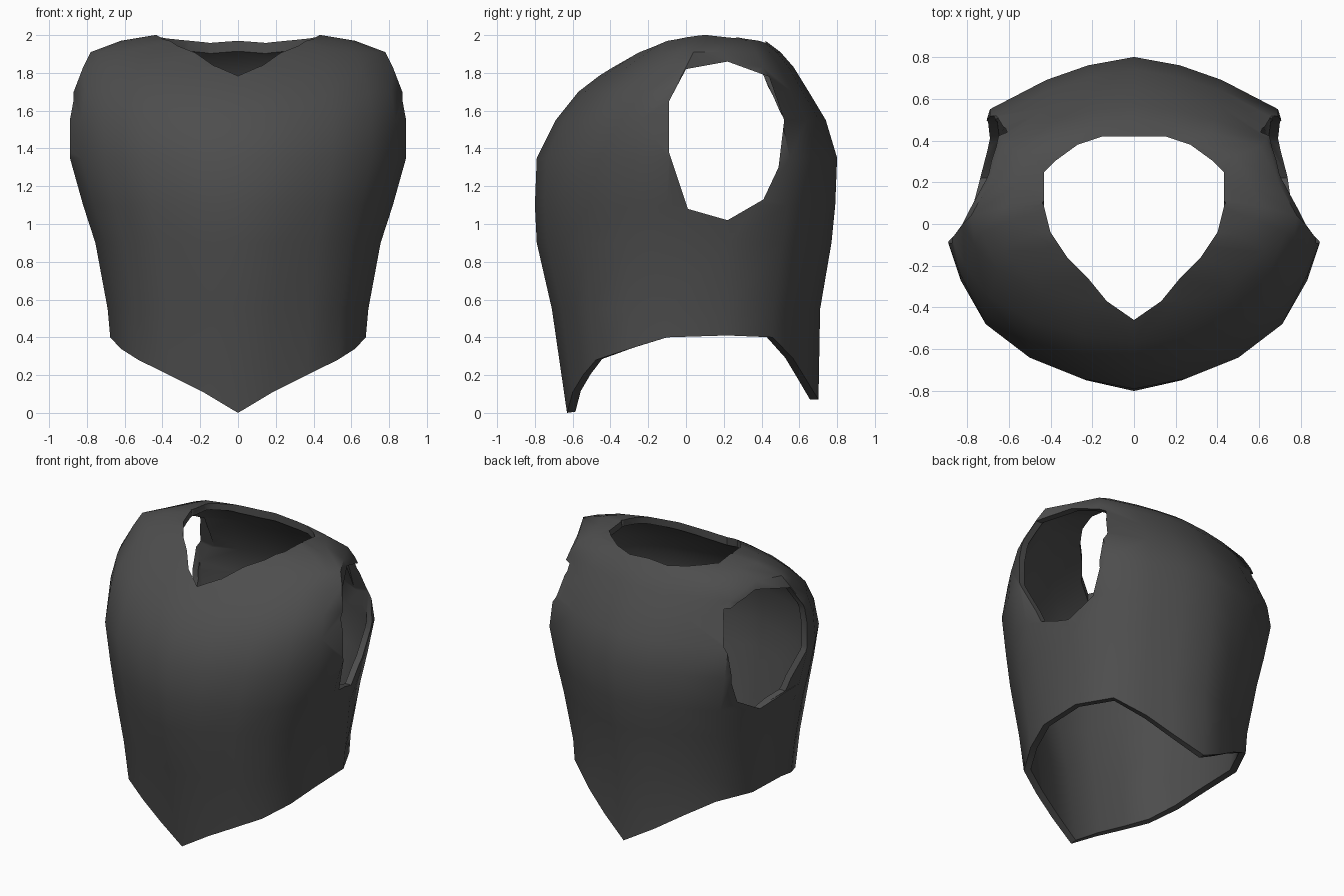
import bpy, bmesh

cube = bpy.data.objects.get("Cube")
if cube:
    bpy.data.objects.remove(cube, do_unlink=True)

mat = bpy.data.materials.new("dark_grey")
mat.use_nodes = True
grey = (0.075, 0.075, 0.075, 1)
mat.diffuse_color = grey
mat.node_tree.nodes["Principled BSDF"].inputs["Base Color"].default_value = grey

# Half outlines from front centre, around the side, to back centre
WAIST = [(0, -.69), (.19, -.64), (.37, -.57), (.53, -.49), (.62, -.3), (.67, -.1),
         (.67, .22), (.55, .46), (.37, .57), (.2, .64), (0, .71)]
CHEST = [(0, -.79), (.25, -.74), (.5, -.64), (.71, -.48), (.83, -.27), (.89, -.09),
         (.79, .22), (.69, .55), (.42, .69), (.22, .76), (0, .8)]
# Height of the pointed lower hem for each outline point
HEM = [0, .11, .2, .28, .34, .4, .41, .4, .29, .18, .07]
# Height, half width, y of widest point, front y, back y, blend from waist to chest
LEVELS = [(0, .64, -.1, -.63, .7, 0), (.55, .69, -.1, -.71, .71, 0),
          (.9, .755, -.1, -.79, .77, .4), (1.1, .82, -.1, -.8, .79, .8),
          (1.35, .89, -.09, -.79, .8, 1), (1.55, .89, -.09, -.69, .74, 1),
          (1.7, .87, -.07, -.57, .65, 1), (1.83, .82, 0, -.4, .57, 1),
          (1.91, .78, .04, -.27, .5, 1), (1.97, .62, .08, -.15, .42, 1),
          (2, .44, .1, -.02, .3, 1)]


def unit(outline, j):
    """Outline point scaled to half width 1, front -1 and back 1."""
    width, wide_y = outline[5]
    x, y = outline[j]
    end = abs(outline[0 if y < wide_y else -1][1] - wide_y)
    return x / width, (y - wide_y) / end


def place(level, j):
    z, width, wide_y, front, back, blend = level
    (ax, ay), (bx, by) = unit(WAIST, j), unit(CHEST, j)
    x, y = ax + (bx - ax) * blend, ay + (by - ay) * blend
    reach = back - wide_y if y > 0 else wide_y - front
    return x * width, wide_y + y * reach, z


def new_object(name, bm):
    bmesh.ops.recalc_face_normals(bm, faces=bm.faces)
    mesh = bpy.data.meshes.new(name)
    bm.to_mesh(mesh)
    bm.free()
    obj = bpy.data.objects.new(name, mesh)
    bpy.context.collection.objects.link(obj)
    return obj


def prism(name, points, offset):
    """Extrude a flat polygon along an offset."""
    bm = bmesh.new()
    face = bm.faces.new([bm.verts.new(p) for p in points])
    ext = bmesh.ops.extrude_face_region(bm, geom=[face])
    bmesh.ops.translate(bm, vec=offset,
                        verts=[v for v in ext["geom"] if isinstance(v, bmesh.types.BMVert)])
    obj = new_object(name, bm)
    obj.hide_render = True
    return obj


# Torso shell: one half, lofted from hem to shoulders
bm = bmesh.new()
grid = []
for i, level in enumerate(LEVELS):
    ring = []
    for j, hem in enumerate(HEM):
        if i == 0:
            t = hem / LEVELS[1][0]
            ring.append(bm.verts.new(place([a + (b - a) * t for a, b in zip(level, LEVELS[1])], j)))
        else:
            ring.append(bm.verts.new(place(level, j)))
    grid.append(ring)
for low, high in zip(grid, grid[1:]):
    for j in range(len(HEM) - 1):
        bm.faces.new((low[j], low[j + 1], high[j + 1], high[j]))
armour = new_object("torso_armour", bm)
# Make the normals point outwards
if armour.data.polygons[0].normal.y > 0:
    armour.data.flip_normals()
armour.data.materials.append(mat)

# Arm and neck openings
ARM = [(-.09, 1.65), (0, 1.82), (.22, 1.86), (.44, 1.78), (.52, 1.55), (.49, 1.3),
       (.41, 1.13), (.22, 1.02), (.01, 1.08), (-.09, 1.38)]
NECK = [(0, -.46), (.13, -.37), (.22, -.26), (.32, -.16), (.4, -.04), (.43, .08),
        (.43, .25), (.38, .3), (.27, .38), (.15, .42)]
neck_loop = NECK + [(-x, y) for x, y in reversed(NECK[1:])]
cutters = [prism("arm_cutter", [(s * .55, y, z) for y, z in ARM], (s * .6, 0, 0)) for s in (-1, 1)]
cutters.append(prism("neck_cutter", [(x, y, 1.62) for x, y in neck_loop], (0, 0, .6)))

bpy.context.view_layer.objects.active = armour
armour.select_set(True)
mirror = armour.modifiers.new("mirror", "MIRROR")
mirror.use_clip = True
shell = armour.modifiers.new("thickness", "SOLIDIFY")
shell.thickness = .045
shell.offset = -1
for cutter in cutters:
    cut = armour.modifiers.new(cutter.name, "BOOLEAN")
    cut.operation = "DIFFERENCE"
    cut.solver = "EXACT"
    cut.object = cutter
for name in [m.name for m in armour.modifiers]:
    bpy.ops.object.modifier_apply(modifier=name)
for cutter in cutters:
    bpy.data.objects.remove(cutter, do_unlink=True)
bpy.ops.object.shade_smooth_by_angle(angle=.8)
